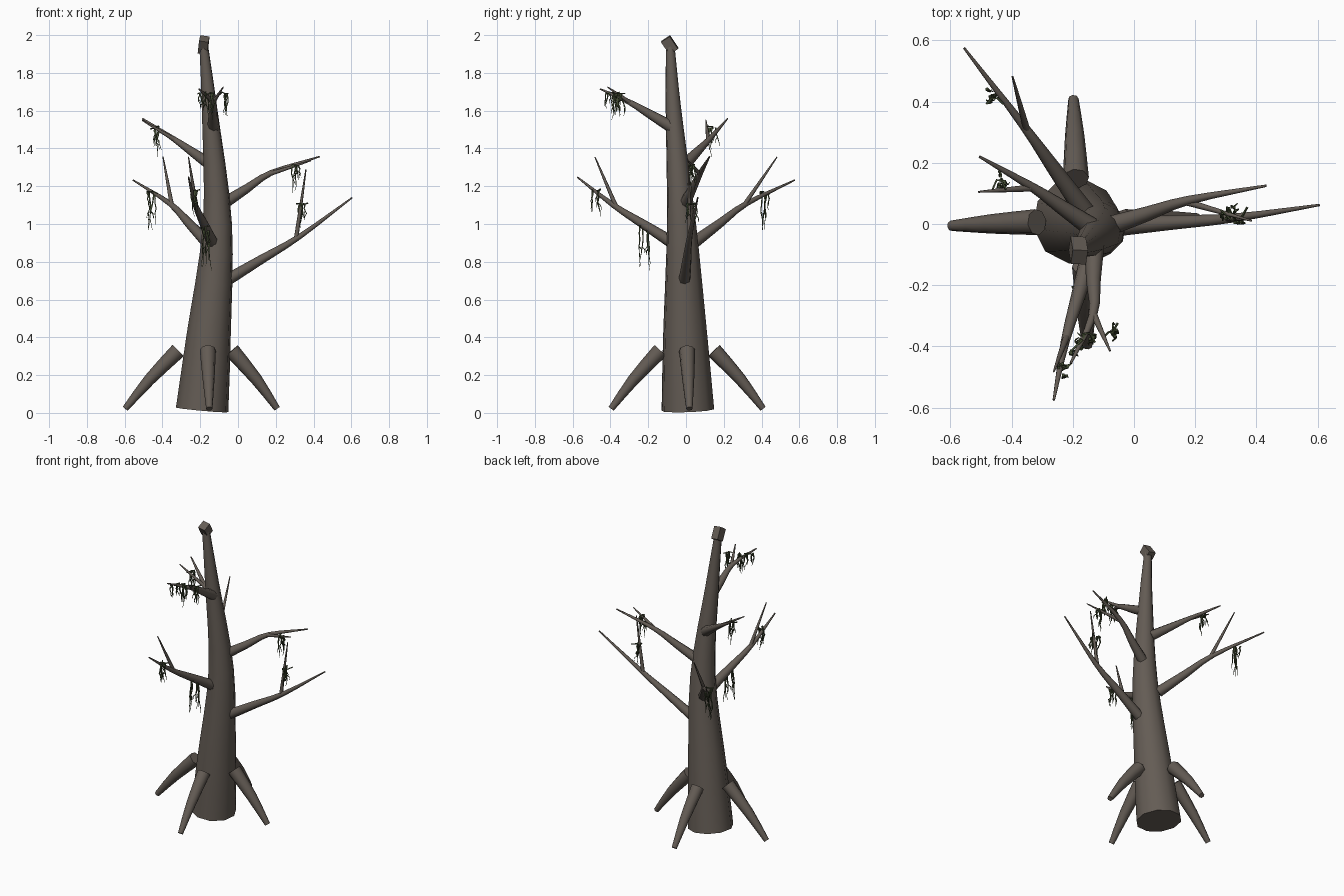
import bpy, bmesh, math, random
from mathutils import Vector, Matrix

if "Cube" in bpy.data.objects:
    bpy.data.objects.remove(bpy.data.objects["Cube"])

random.seed(4)


def material(name, rgb):
    m = bpy.data.materials.new(name)
    m.diffuse_color = (*rgb, 1)
    m.use_nodes = True
    m.node_tree.nodes["Principled BSDF"].inputs["Base Color"].default_value = m.diffuse_color
    return m


BARK = material("grey_brown_bark", (0.127, 0.107, 0.09))
MOSS = material("dark_green_moss", (0.055, 0.072, 0.032))


def smooth_path(pts, steps):
    """Catmull-Rom through (x, y, z, radius) points."""
    p = [Vector(q) for q in pts]
    p = [2 * p[0] - p[1]] + p + [2 * p[-1] - p[-2]]
    out = []
    for a, b, c, d in zip(p, p[1:], p[2:], p[3:]):
        for i in range(steps):
            t = i / steps
            out.append(0.5 * (2 * b + (c - a) * t + (2 * a - 5 * b + 4 * c - d) * t * t
                              + (3 * b - a - 3 * c + d) * t ** 3))
    return out + [p[-2]]


def add_tube(bm, pts, sides):
    """Tapered closed tube along (x, y, z, radius) points."""
    pos = [Vector(q[:3]) for q in pts]
    rings, side = [], None
    for i, q in enumerate(pts):
        tan = (pos[min(i + 1, len(pos) - 1)] - pos[max(i - 1, 0)]).normalized()
        if side is None:
            side = tan.orthogonal()
        side = (side - tan * side.dot(tan)).normalized()
        up = tan.cross(side)
        rings.append([bm.verts.new(pos[i] + q[3] * (side * math.cos(a) + up * math.sin(a)))
                      for a in (math.tau * k / sides for k in range(sides))])
    for r, s in zip(rings, rings[1:]):
        for k in range(sides):
            n = (k + 1) % sides
            bm.faces.new((r[k], r[n], s[n], s[k]))
    bm.faces.new(rings[0][::-1])
    bm.faces.new(rings[-1])


def finish(bm, name, mat, smooth=True):
    me = bpy.data.meshes.new(name)
    bm.to_mesh(me)
    bm.free()
    me.materials.append(mat)
    ob = bpy.data.objects.new(name, me)
    bpy.context.collection.objects.link(ob)
    if smooth:
        bpy.ops.object.select_all(action='DESELECT')
        ob.select_set(True)
        bpy.context.view_layer.objects.active = ob
        bpy.ops.object.shade_smooth_by_angle(angle=math.radians(50))


def limb(name, pts, sides=8, steps=3):
    bm = bmesh.new()
    add_tube(bm, smooth_path(pts, steps), sides)
    finish(bm, name, BARK)


# Leaning, tapered trunk
limb("trunk", [(-.19, .01, .016, .141), (-.156, -.004, .4, .119), (-.109, -.024, 1, .078),
               (-.15, -.066, 1.6, .042), (-.182, -.084, 1.95, .023)], 10, 4)

# Broken block at the top of the trunk
bm = bmesh.new()
u = Vector((.12, .83, .55)).normalized()
w = Vector((-.1, .5, -.86))
w = (w - u * w.dot(u)).normalized()
rot = Matrix((w.cross(u), u, w)).transposed().to_4x4()
bmesh.ops.create_cube(bm, size=1, matrix=Matrix.Translation((-.182, -.086, 1.948)) @ rot
                      @ Matrix.Diagonal((.05, .055, .08, 1)))
finish(bm, "broken_top", BARK, False)

# Four bent buttress roots around the trunk
for i, key in enumerate(("right", "back", "left", "front")):
    c, s = round(math.cos(i * math.pi / 2)), round(math.sin(i * math.pi / 2))
    path = []
    for t, reach, z, r in ((0, .142, .33, .043), (.5, .282, .178, .032), (1, .402, .022, .017)):
        path.append((-.175 - .02 * t * abs(c) - s * (.015 + .008 * t) + reach * c,
                     .006 + .012 * t * c + reach * s, z, r))
    limb(key + "_root", path, 8, 2)


def branch(name, start, knee, tip, twig_tip):
    """Branch bending at the knee, where a thin side twig forks off."""
    start, knee, tip, twig_tip = map(Vector, (start, knee, tip, twig_tip))
    limb(name + "_branch", [(*start, .033), (*start.lerp(knee, .5), .024),
                            (*knee, .0145), (*tip, .004)])
    fork = start.lerp(knee, .95)
    limb(name + "_twig", [(*fork, .012), (*fork.lerp(twig_tip, .5), .008), (*twig_tip, .003)])


branch("lower_right", (-.08, -.01, .69), (.328, .02, .935), (.605, .062, 1.14), (.36, .015, 1.29))
branch("upper_right", (-.09, -.01, 1.1), (.18, .078, 1.273), (.432, .125, 1.357), (.385, .01, 1.335))
branch("upper_left", (-.14, -.01, 1.31), (-.34, .125, 1.45), (-.505, .22, 1.558), (-.508, .105, 1.55))
branch("back", (-.16, .04, .9), (-.36, .32, 1.108), (-.555, .575, 1.232), (-.397, .482, 1.355))
branch("front", (-.135, -.07, .9), (-.225, -.385, 1.1), (-.262, -.575, 1.248), (-.262, -.482, 1.355))
branch("top_front", (-.13, -.07, 1.51), (-.135, -.3, 1.645), (-.207, -.455, 1.715), (-.078, -.415, 1.725))


def moss(name, x0, y0, z0, length, spread=.022):
    bm = bmesh.new()
    # Matted strand along the wood
    add_tube(bm, [(x0 + spread * t, y0 + spread * random.choice((-1, 1)) * t,
                   z0 + random.uniform(-.008, .008), .004) for t in (-1, -.4, .3, 1)], 4)
    # Crooked strands with short side shoots
    for s in range(5):
        x = x0 + random.uniform(-spread, spread)
        y = y0 + random.uniform(-spread, spread)
        drop = length * (random.uniform(.45, 1) if s else 1)
        pts = []
        for k in range(7):
            t = k / 6
            pts.append((x, y, z0 - drop * t, .0048 * (1 - t) + .0012))
            x += random.uniform(-.008, .008)
            y += random.uniform(-.008, .008)
        add_tube(bm, pts, 4)
        px, py, pz, _ = pts[3]
        dx, dy = random.uniform(-.014, .014), random.uniform(-.014, .014)
        add_tube(bm, [(px, py, pz, .003), (px + dx, py + dy, pz - .012, .0025),
                      (px + dx * 1.2, py + dy * 1.2, pz - .035, .001)], 4)
    finish(bm, name, MOSS, False)


# Hanging moss clumps
moss("lower_right_moss", .34, .025, 1.11, .13, .03)
moss("upper_right_moss", .30, .03, 1.315, .15, .016)
moss("upper_left_moss", -.44, .135, 1.51, .16)
moss("back_moss", -.455, .42, 1.165, .2, .028)
moss("front_moss", -.225, -.475, 1.18, .14)
moss("front_inner_moss", -.18, -.225, .985, .23)
moss("top_right_moss", -.075, -.345, 1.69, .12)
moss("top_middle_moss", -.15, -.365, 1.69, .14)
moss("top_left_moss", -.19, -.4, 1.695, .12)
